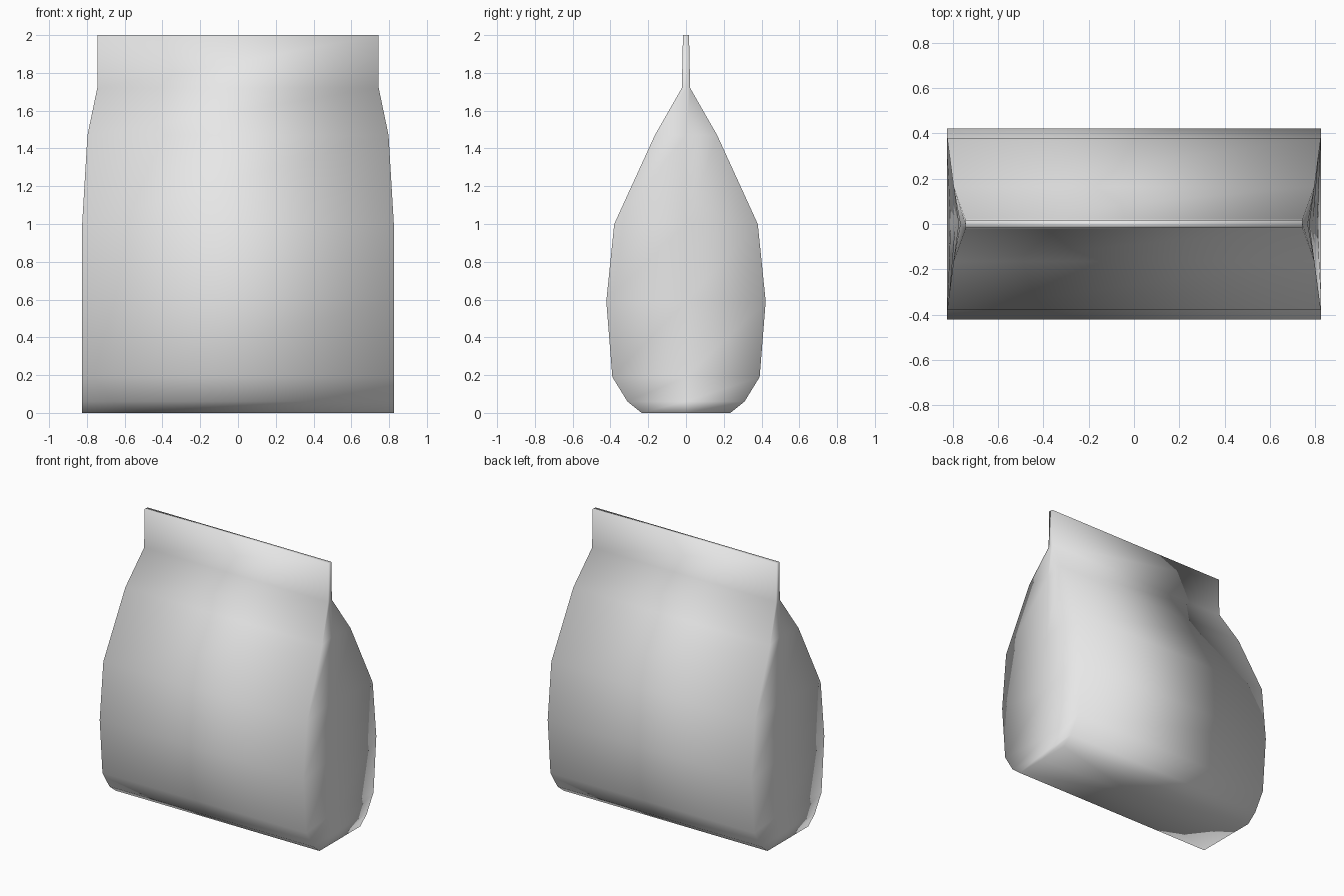
import bpy
import bmesh

cube = bpy.data.objects.get("Cube")
if cube:
    bpy.data.objects.remove(cube, do_unlink=True)

# Plain grey bag material
grey = bpy.data.materials.new("plain_grey")
grey.use_nodes = True
colour = (0.8, 0.8, 0.8, 1)
grey.diffuse_color = colour
grey.node_tree.nodes["Principled BSDF"].inputs["Base Color"].default_value = colour

# Bag levels: height, half width, half depth, side fold depth
LEVELS = [
    (0.0, 0.825, 0.235, 0.0),
    (0.06, 0.825, 0.31, 0.015),
    (0.19, 0.825, 0.39, 0.035),
    (0.59, 0.825, 0.422, 0.05),
    (1.0, 0.825, 0.38, 0.05),
    (1.47, 0.797, 0.165, 0.03),
    (1.72, 0.745, 0.022, 0.0),
    (2.0, 0.745, 0.016, 0.0),
]


def ring(bm, z, w, d, fold):
    """Cross-section with four corners and a folded-in middle on each side."""
    points = [(-w, -d), (w, -d), (w - fold, 0), (w, d), (-w, d), (fold - w, 0)]
    return [bm.verts.new((x, y, z)) for x, y in points]


# Bag body, pinched into a flat seal at the top
bm = bmesh.new()
rings = [ring(bm, *level) for level in LEVELS]
for low, high in zip(rings, rings[1:]):
    for i in range(len(low)):
        j = (i + 1) % len(low)
        bm.faces.new((low[i], low[j], high[j], high[i]))
bm.faces.new(rings[-1])

# Base, pushed slightly inward at its centre
base = bm.faces.new(list(reversed(rings[0])))
centre = bmesh.ops.poke(bm, faces=[base])["verts"][0]
centre.co.z = 0.03

bmesh.ops.recalc_face_normals(bm, faces=bm.faces)
for face in bm.faces:
    face.smooth = True
mesh = bpy.data.meshes.new("bag")
bm.to_mesh(mesh)
bm.free()
mesh.materials.append(grey)
bag = bpy.data.objects.new("bag", mesh)
bpy.context.collection.objects.link(bag)
